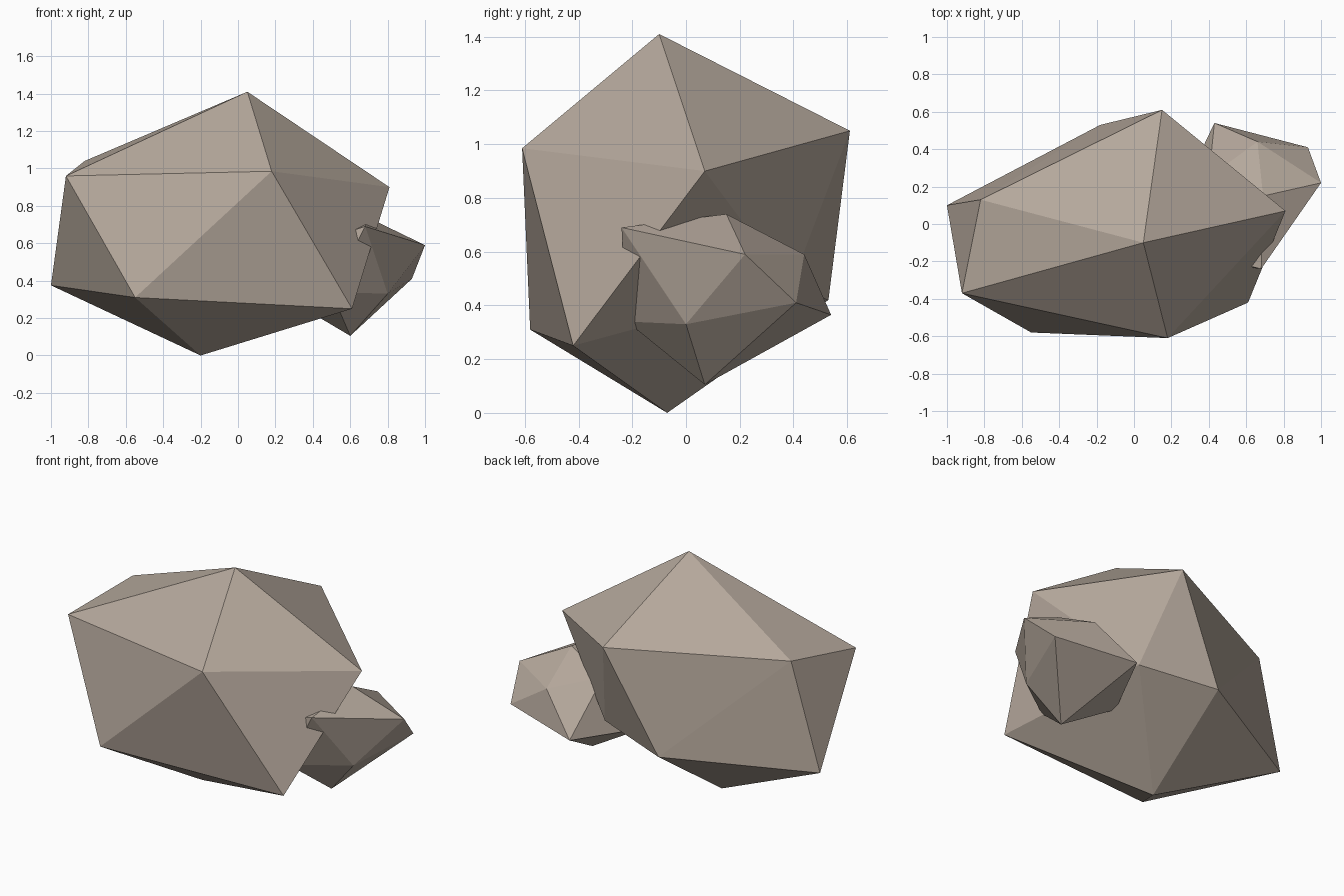
import bpy
import bmesh

cube = bpy.data.objects.get("Cube")
if cube:
    bpy.data.objects.remove(cube, do_unlink=True)

# Single stone colour
stone = bpy.data.materials.new("taupe_stone")
stone.use_nodes = True
colour = (0.46, 0.39, 0.33, 1)
stone.diffuse_color = colour
bsdf = stone.node_tree.nodes["Principled BSDF"]
bsdf.inputs["Base Color"].default_value = colour
bsdf.inputs["Roughness"].default_value = 0.9


def faceted_rock(name, top, upper, lower, bottom):
    """Irregular twenty-sided rock: two staggered rings of five and two tips."""
    bm = bmesh.new()
    t, b = bm.verts.new(top), bm.verts.new(bottom)
    up = [bm.verts.new(p) for p in upper]
    low = [bm.verts.new(p) for p in lower]
    for i in range(len(up)):
        j = (i + 1) % len(up)
        bm.faces.new((t, up[i], up[j]))
        bm.faces.new((up[i], low[i], up[j]))
        bm.faces.new((up[j], low[i], low[j]))
        bm.faces.new((b, low[j], low[i]))
    bmesh.ops.recalc_face_normals(bm, faces=bm.faces[:])
    mesh = bpy.data.meshes.new(name)
    bm.to_mesh(mesh)
    bm.free()
    mesh.materials.append(stone)
    rock = bpy.data.objects.new(name, mesh)
    bpy.context.collection.objects.link(rock)
    return rock


# Main boulder
faceted_rock(
    "large_rock",
    top=(0.05, -0.10, 1.41),
    upper=[(-0.92, -0.37, 0.96), (0.18, -0.61, 0.985), (0.81, 0.07, 0.90),
           (0.15, 0.61, 1.05), (-0.82, 0.13, 1.04)],
    lower=[(-0.55, -0.58, 0.31), (0.61, -0.42, 0.25), (0.29, 0.39, 0.47),
           (-0.18, 0.53, 0.42), (-1.0, 0.10, 0.375)],
    bottom=(-0.20, -0.07, 0.0))

# Small boulder wedged into its side, one tip poking through the front
faceted_rock(
    "small_rock",
    top=(0.69, 0.15, 0.74),
    upper=[(0.68, -0.24, 0.69), (1.0, 0.22, 0.59), (0.66, 0.44, 0.59),
           (0.40, 0.25, 0.66), (0.30, -0.15, 0.57)],
    lower=[(0.80, 0.0, 0.33), (0.93, 0.41, 0.41), (0.43, 0.54, 0.365),
           (0.22, 0.10, 0.33), (0.50, -0.22, 0.34)],
    bottom=(0.60, 0.07, 0.105))
